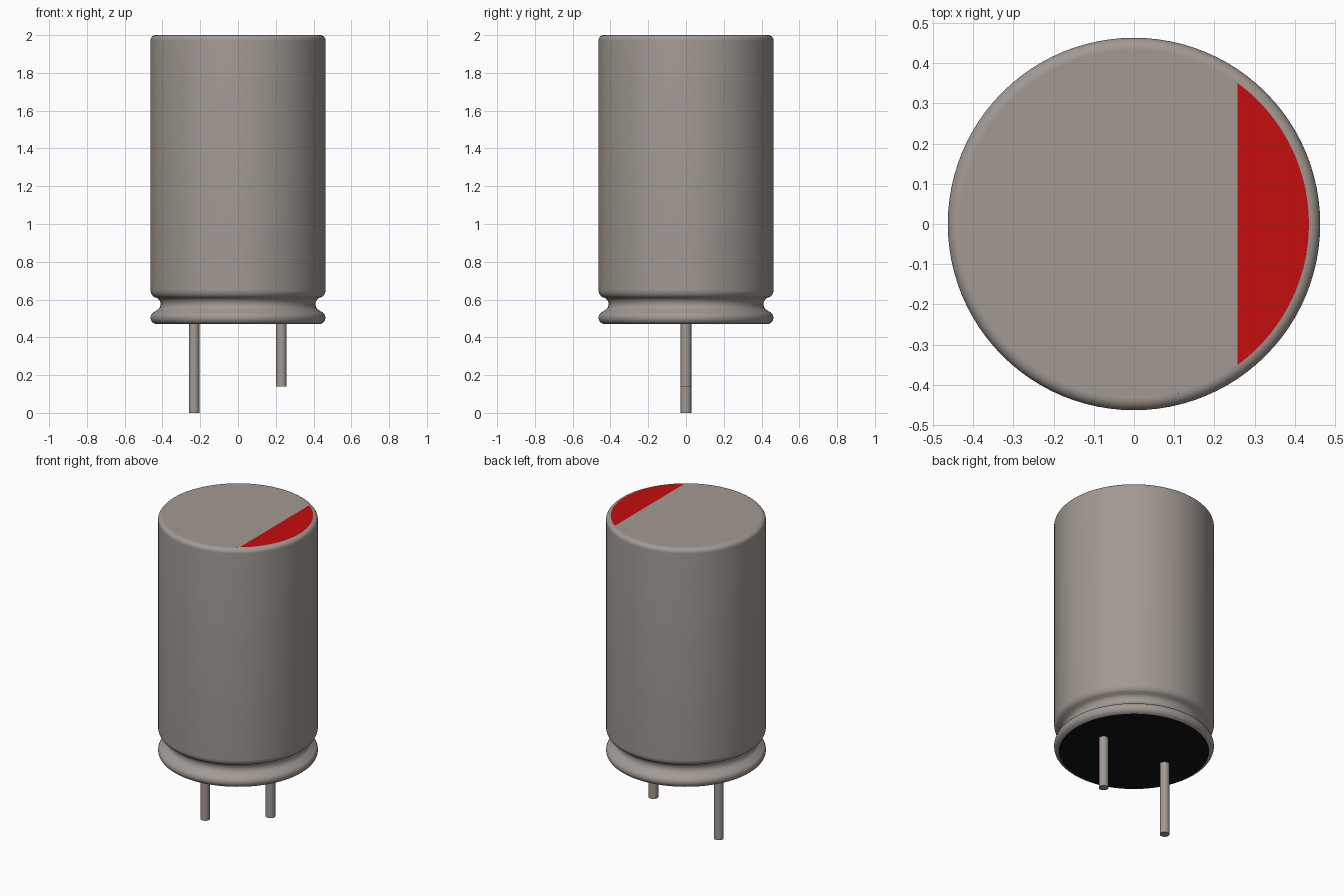
import bpy, bmesh, math
from mathutils import Vector

cube = bpy.data.objects.get("Cube")
if cube:
    bpy.data.objects.remove(cube, do_unlink=True)

SEGMENTS = 96
RADIUS = 0.463
CAP_RADIUS = 0.435
BASE_Z, TOP_Z = 0.47, 2.0


def material(name, rgb):
    mat = bpy.data.materials.new(name)
    mat.use_nodes = True
    mat.diffuse_color = (*rgb, 1)
    mat.node_tree.nodes["Principled BSDF"].inputs["Base Color"].default_value = (*rgb, 1)
    return mat


grey = material("warm grey metal", (0.36, 0.32, 0.29))
red = material("red marking", (0.56, 0.004, 0.004))
black = material("black rubber", (0.006, 0.006, 0.006))


def make_object(name, bm, mats, smooth=False):
    mesh = bpy.data.meshes.new(name)
    bm.to_mesh(mesh)
    bm.free()
    obj = bpy.data.objects.new(name, mesh)
    bpy.context.collection.objects.link(obj)
    for mat in mats:
        mesh.materials.append(mat)
    if smooth:
        bpy.ops.object.select_all(action='DESELECT')
        obj.select_set(True)
        bpy.context.view_layer.objects.active = obj
        bpy.ops.object.shade_smooth_by_angle(angle=math.radians(40))
    return obj


def arc(r, z, radius, start, end, steps=8):
    """Profile points along a circular arc, angles in degrees."""
    angles = [math.radians(start + (end - start) * i / steps) for i in range(steps + 1)]
    return [(r + radius * math.cos(a), z + radius * math.sin(a)) for a in angles]


def disc(z, radius, up=True):
    bm = bmesh.new()
    bmesh.ops.create_circle(bm, cap_ends=True, segments=SEGMENTS, radius=radius)
    bmesh.ops.translate(bm, verts=bm.verts, vec=(0, 0, z))
    for face in bm.faces:
        face.normal_update()
        if (face.normal.z > 0) != up:
            face.normal_flip()
    return bm


# Can wall: rolled lip, crimped groove, shoulder, straight side, rounded top rim
profile = [(CAP_RADIUS, BASE_Z)]
profile += arc(RADIUS - 0.034, BASE_Z + 0.034, 0.034, -75, 50)
profile += arc(0.448, 0.576, 0.038, 230, 125)
profile += arc(RADIUS - 0.045, 0.65, 0.045, -50, 0)
profile += arc(RADIUS - 0.028, TOP_Z - 0.028, 0.028, 0, 90)
bm = bmesh.new()
verts = [bm.verts.new((r, 0, z)) for r, z in profile]
edges = [bm.edges.new(pair) for pair in zip(verts, verts[1:])]
bmesh.ops.spin(bm, geom=verts + edges, cent=(0, 0, 0), axis=(0, 0, 1),
               angle=2 * math.pi, steps=SEGMENTS, use_duplicate=False)
bmesh.ops.remove_doubles(bm, verts=bm.verts, dist=0.0005)
bmesh.ops.recalc_face_normals(bm, faces=bm.faces)
outer = max(bm.faces, key=lambda f: f.calc_area())
if outer.normal.dot(outer.calc_center_median() * Vector((1, 1, 0))) < 0:
    bmesh.ops.reverse_faces(bm, faces=bm.faces)
make_object("can_wall", bm, [grey], smooth=True)

# Flat top, cut along a chord to give the red polarity segment
bm = disc(TOP_Z, CAP_RADIUS)
bmesh.ops.bisect_plane(bm, geom=bm.verts[:] + bm.edges[:] + bm.faces[:],
                       plane_co=(0.257, 0, 0), plane_no=(1, 0, 0))
for face in bm.faces:
    face.material_index = int(face.calc_center_median().x > 0.257)
make_object("can_top", bm, [grey, red])

# Rubber seal closing the underside
make_object("rubber_seal", disc(BASE_Z, CAP_RADIUS, up=False), [black])

# Two wire leads of different length
for name, x, bottom in (("right_lead", -0.232, 0.0), ("left_lead", 0.23, 0.14)):
    top = BASE_Z + 0.01
    bm = bmesh.new()
    bmesh.ops.create_cone(bm, cap_ends=True, segments=32, radius1=0.028,
                          radius2=0.028, depth=top - bottom)
    bmesh.ops.translate(bm, verts=bm.verts, vec=(x, 0, (top + bottom) / 2))
    make_object(name, bm, [grey], smooth=True)
